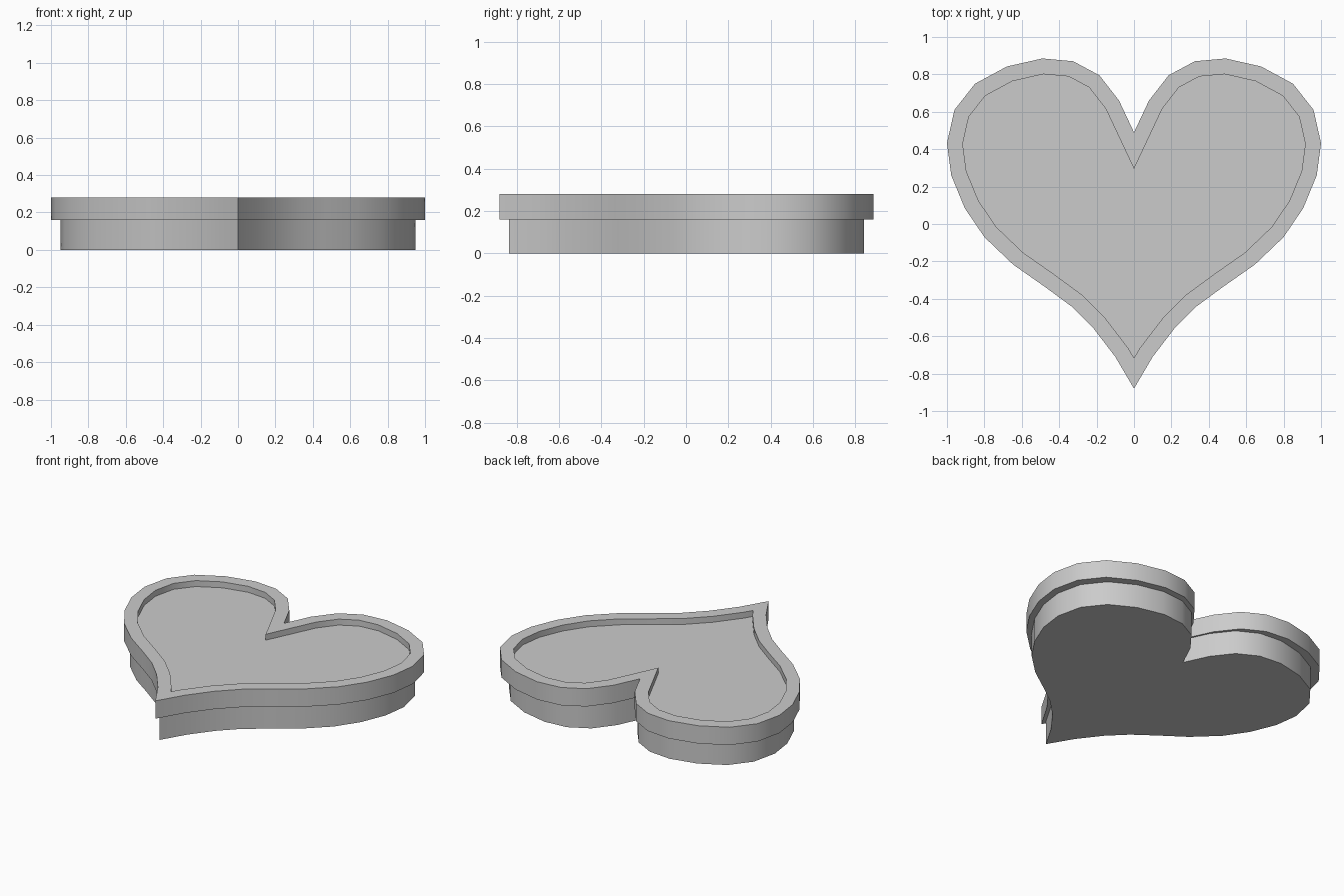
import bpy, bmesh
from math import radians

if "Cube" in bpy.data.objects:
    bpy.data.objects.remove(bpy.data.objects["Cube"])

# Right half of the heart outline, from notch to lower tip
HALF = [(0, .49), (.08, .66), (.185, .795), (.325, .87), (.49, .885), (.68, .842),
        (.85, .75), (.96, .61), (1, .432), (.977, .26), (.905, .085), (.80, -.07),
        (.645, -.218), (.475, -.337), (.335, -.44), (.215, -.56), (.10, -.71), (0, -.88)]
# Mirror to a closed counter-clockwise loop
OUTLINE = [(-x, y) for x, y in HALF] + HALF[-2:0:-1]


def heart(name, scale, z0, z1, rim=0, recess=0):
    """Extruded heart slab, optionally with a sunken top inside a rim."""
    bm = bmesh.new()
    base = bm.faces.new([bm.verts.new((x * scale, y * scale, z0)) for x, y in OUTLINE])
    out = bmesh.ops.extrude_face_region(bm, geom=[base], use_keep_orig=True)['geom']
    bmesh.ops.translate(bm, vec=(0, 0, z1 - z0),
                        verts=[g for g in out if isinstance(g, bmesh.types.BMVert)])
    top = next(g for g in out if isinstance(g, bmesh.types.BMFace))
    bmesh.ops.recalc_face_normals(bm, faces=bm.faces)
    if rim:
        # rim, then a vertical step down to the recessed panel
        bmesh.ops.inset_region(bm, faces=[top], thickness=rim, use_even_offset=True)
        bmesh.ops.inset_region(bm, faces=[top], thickness=0)
        bmesh.ops.translate(bm, vec=(0, 0, -recess), verts=top.verts)
    mesh = bpy.data.meshes.new(name)
    bm.to_mesh(mesh)
    bm.free()
    obj = bpy.data.objects.new(name, mesh)
    bpy.context.collection.objects.link(obj)
    bpy.ops.object.select_all(action='DESELECT')
    obj.select_set(True)
    bpy.context.view_layer.objects.active = obj
    bpy.ops.object.shade_smooth_by_angle(angle=radians(30))
    return obj


# Box body and overhanging lid with a recessed panel
heart("box_body", .95, 0, .16)
heart("box_lid", 1, .16, .28, rim=.083, recess=.04)
